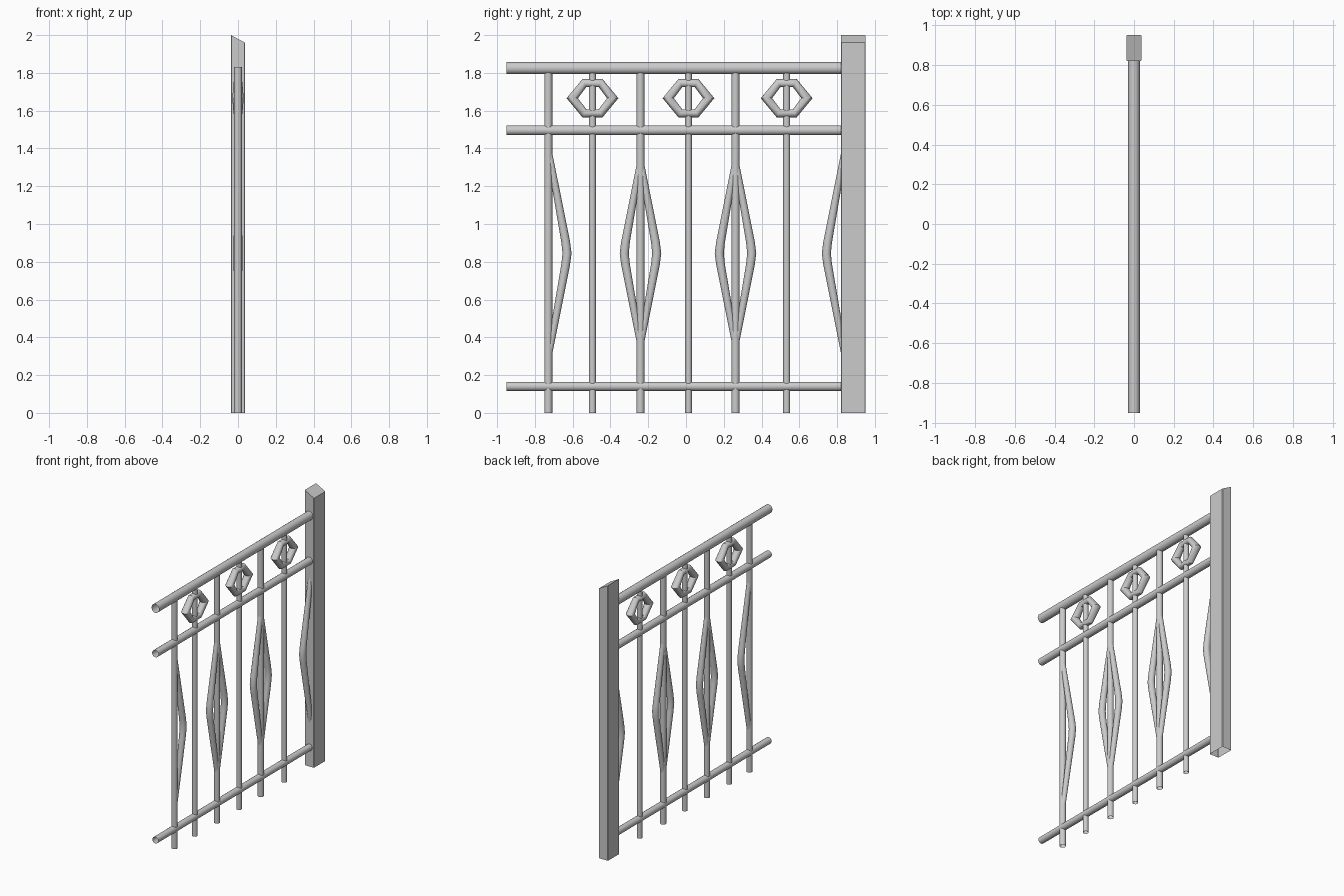
import bpy, bmesh, math
from mathutils import Vector

if "Cube" in bpy.data.objects:
    bpy.data.objects.remove(bpy.data.objects["Cube"])


def finish(name, bm):
    bmesh.ops.recalc_face_normals(bm, faces=bm.faces[:])
    mesh = bpy.data.meshes.new(name)
    bm.to_mesh(mesh)
    bm.free()
    ob = bpy.data.objects.new(name, mesh)
    bpy.context.collection.objects.link(ob)
    bpy.ops.object.select_all(action='DESELECT')
    ob.select_set(True)
    bpy.context.view_layer.objects.active = ob
    bpy.ops.object.shade_smooth_by_angle(angle=math.radians(35))
    return ob


def tube(name, path, radii, closed=False, sides=16):
    """Sweep a round section along a path of (y, z) points; ends stay open."""
    bm = bmesh.new()
    n = len(path)
    pts = [Vector(p) for p in path]
    rings = []
    for i, p in enumerate(pts):
        a = pts[i - 1] if (closed or i) else p
        b = pts[(i + 1) % n] if (closed or i < n - 1) else p
        t = ((b - p).normalized() + (p - a).normalized()).normalized()
        nrm = Vector((-t.y, t.x))
        ring = []
        for k in range(sides):
            ang = 2 * math.pi * k / sides
            q = p + nrm * radii[i] * math.cos(ang)
            ring.append(bm.verts.new((min(radii[i], 0.03) * math.sin(ang), q.x, q.y)))
        rings.append(ring)
    for i in range(n if closed else n - 1):
        r0, r1 = rings[i], rings[(i + 1) % n]
        for k in range(sides):
            j = (k + 1) % sides
            bm.faces.new((r0[k], r0[j], r1[j], r1[k]))
    return finish(name, bm)


# Square post with a slanted cap and an open foot
bm = bmesh.new()
w, y0, y1 = 0.037, 0.82, 0.95
corners = [(-w, y0), (w, y0), (w, y1), (-w, y1)]
low = [bm.verts.new((x, y, 0)) for x, y in corners]
top = [bm.verts.new((x, y, 2.0 if x < 0 else 1.96)) for x, y in corners]
sides = []
for k in range(4):
    j = (k + 1) % 4
    bm.faces.new((low[k], low[j], top[j], top[k]))
    sides.append(bm.edges.get((low[k], top[k])))
bm.faces.new(top)
bmesh.ops.bevel(bm, geom=sides, offset=0.003, segments=1, affect='EDGES')
finish("post", bm)

# Horizontal rails
for name, z, r in (("top_rail", 1.825, 0.032), ("middle_rail", 1.496, 0.026),
                   ("bottom_rail", 0.14, 0.024)):
    tube(name, [(-0.95, z), (0.825, z)], [r, r])

# Upright balusters, thicker ones carrying the diamonds
thick = (-0.729, -0.241, 0.262)
thin = (-0.495, 0.013, 0.533)
for i, y in enumerate(thick):
    tube(f"thick_baluster_{i}", [(y, 0), (y, 1.83)], [0.021] * 2)
for i, y in enumerate(thin):
    tube(f"thin_baluster_{i}", [(y, 0), (y, 1.83)], [0.0185] * 2)


# Bowed bars forming the diamonds
def bow(name, y, side, extend=0.0):
    e = 0.49 + extend
    end = -extend * 0.2
    prof = [(end, -e), (0.079, -0.06), (0.086, 0), (0.079, 0.06), (end, e)]
    tube(name, [(y + side * d, 0.845 + z) for d, z in prof],
         [0.016, 0.023, 0.024, 0.023, 0.016])


for i, y in enumerate(thick[1:]):
    for side, label in ((-1, "left"), (1, "right")):
        bow(f"diamond_{i}_{label}", y, side)
bow("half_diamond_end", thick[0] + 0.013, 1, 0.04)
bow("half_diamond_post", 0.829, -1, 0.04)

# Six-sided rings between the upper rails
hexagon = [(0.107, 0), (0.043, 0.08), (-0.043, 0.08),
           (-0.107, 0), (-0.043, -0.08), (0.043, -0.08)]
for i, y in enumerate(thin):
    tube(f"ring_{i}", [(y + dy, 1.666 + dz) for dy, dz in hexagon],
         [0.03, 0.0235, 0.0235] * 2, closed=True)
